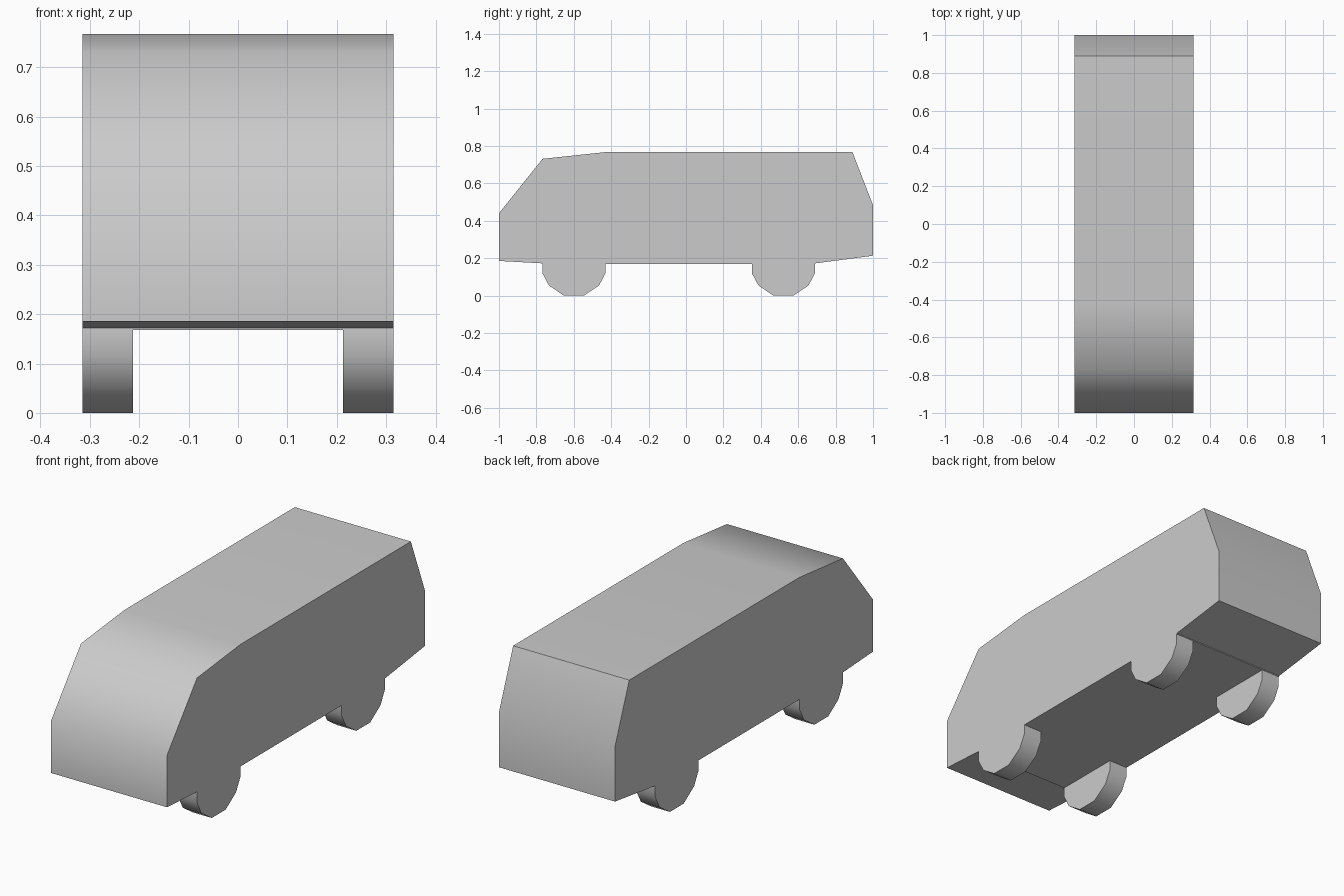
import bpy, bmesh
from math import radians

if "Cube" in bpy.data.objects:
    bpy.data.objects.remove(bpy.data.objects["Cube"])


def extrude_profile(name, profile, x0, x1, open_edge=None):
    """Extrude a (y, z) outline along x; open_edge leaves out one side strip."""
    bm = bmesh.new()
    a = [bm.verts.new((x0, y, z)) for y, z in profile]
    b = [bm.verts.new((x1, y, z)) for y, z in profile]
    n = len(profile)
    bm.faces.new(a)
    bm.faces.new(b)
    for i in range(n):
        if i != open_edge:
            j = (i + 1) % n
            bm.faces.new((a[i], a[j], b[j], b[i]))
    bmesh.ops.recalc_face_normals(bm, faces=bm.faces)
    mesh = bpy.data.meshes.new(name)
    bm.to_mesh(mesh)
    bm.free()
    obj = bpy.data.objects.new(name, mesh)
    bpy.context.collection.objects.link(obj)
    bpy.ops.object.select_all(action='DESELECT')
    obj.select_set(True)
    bpy.context.view_layer.objects.active = obj
    bpy.ops.object.shade_smooth_by_angle(angle=radians(50))
    return obj


HALF_WIDTH = 0.315
FLOOR = 0.168

# Van body: side outline from front bottom, over the roof, to the underside
body = [(-1, 0.185), (-1, 0.44), (-0.767, 0.731), (-0.43, 0.767),
        (0.89, 0.767), (1, 0.483), (1, 0.213),
        (0.691, 0.172), (0.691, FLOOR), (-0.767, FLOOR), (-0.767, 0.172)]
extrude_profile("van_body", body, -HALF_WIDTH, HALF_WIDTH)

# Wheels: faceted half discs below the floor, open where they meet it
half = [(0.168, FLOOR), (0.168, 0.118), (0.134, 0.054), (0.054, 0)]
outline = half + [(-y, z) for y, z in reversed(half)]
for end, cy in (("front", -0.599), ("rear", 0.521)):
    for side, s in (("left", 1), ("right", -1)):
        extrude_profile(f"{end}_{side}_wheel",
                        [(cy + y, z) for y, z in outline],
                        s * 0.213, s * HALF_WIDTH,
                        open_edge=len(outline) - 1)
